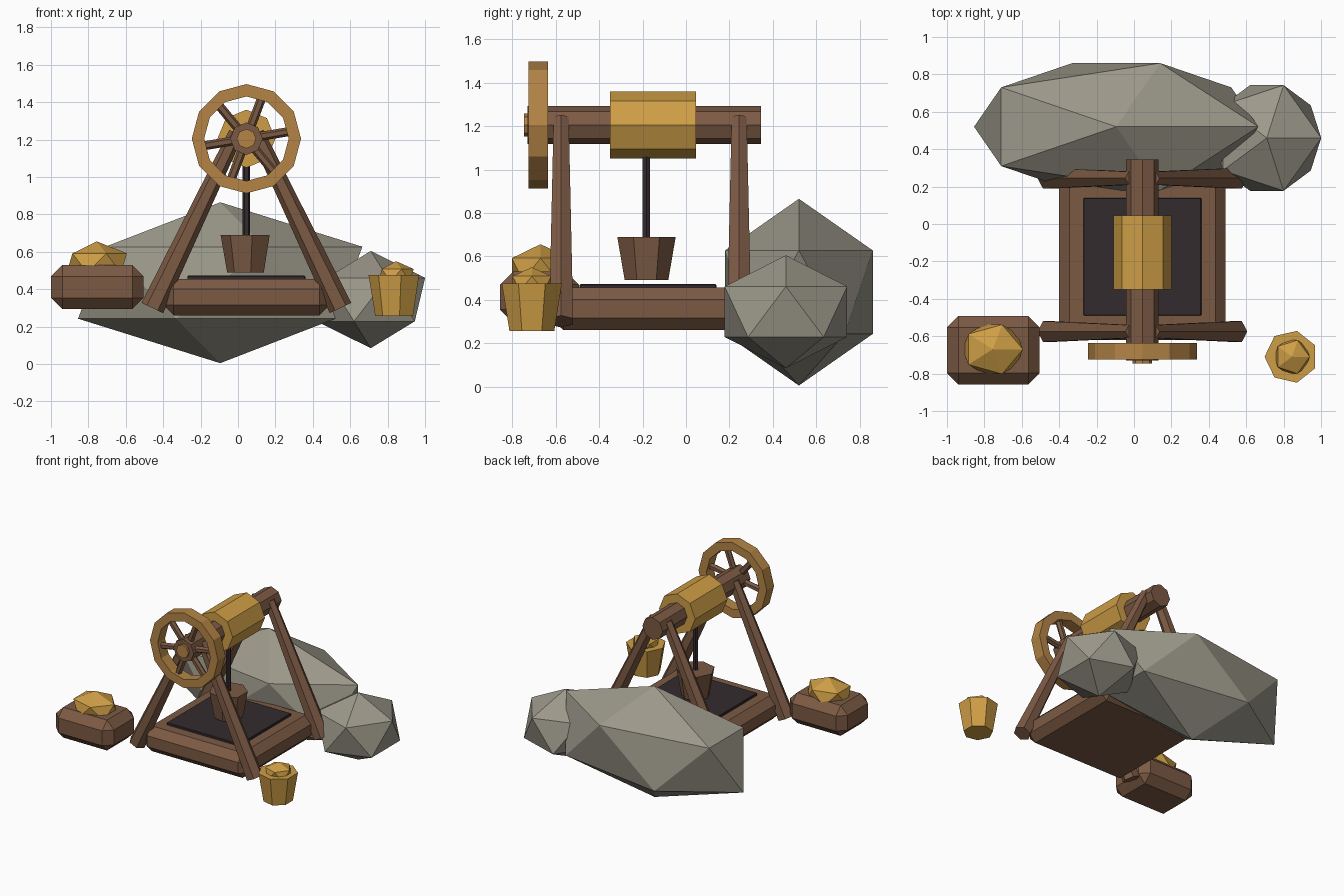
import bpy
import bmesh
from math import sin, cos, pi, radians
from mathutils import Vector

if "Cube" in bpy.data.objects:
    bpy.data.objects.remove(bpy.data.objects["Cube"], do_unlink=True)


def material(name, rgb):
    """Flat colour given in display values, stored as linear."""
    lin = [(c / 255 / 12.92) if c < 11 else ((c / 255 + 0.055) / 1.055) ** 2.4 for c in rgb]
    m = bpy.data.materials.new(name)
    m.use_nodes = True
    m.diffuse_color = (*lin, 1)
    m.node_tree.nodes["Principled BSDF"].inputs["Base Color"].default_value = (*lin, 1)
    return m


WOOD = material("brown wood", (124, 90, 68))
DARK = material("dark pit", (52, 43, 46))
TAN = material("tan wood", (180, 132, 70))
GOLD = material("gold", (206, 158, 70))
STONE = material("grey stone", (156, 152, 138))


def finish(name, bm, mat, loc=(0, 0, 0)):
    bmesh.ops.recalc_face_normals(bm, faces=bm.faces)
    mesh = bpy.data.meshes.new(name)
    bm.to_mesh(mesh)
    bm.free()
    mesh.materials.append(mat)
    ob = bpy.data.objects.new(name, mesh)
    ob.location = loc
    bpy.context.collection.objects.link(ob)
    return ob


def frustum(name, start, end, r0, r1, sides, mat, phase=0.0):
    """Many-sided bar between two points, tapering from r0 to r1."""
    start, axis = Vector(start), Vector(end) - Vector(start)
    bm = bmesh.new()
    rings = []
    for r, z in ((r0, 0), (r1, axis.length)):
        angles = [phase + 2 * pi * i / sides for i in range(sides)]
        rings.append([bm.verts.new((r * cos(a), r * sin(a), z)) for a in angles])
        bm.faces.new(rings[-1])
    for i in range(sides):
        j = (i + 1) % sides
        bm.faces.new((rings[0][i], rings[0][j], rings[1][j], rings[1][i]))
    ob = finish(name, bm, mat, start)
    ob.rotation_mode = 'QUATERNION'
    ob.rotation_quaternion = Vector((0, 0, 1)).rotation_difference(axis)
    return ob


def box(name, loc, size, mat, chamfer):
    bm = bmesh.new()
    bmesh.ops.create_cube(bm, size=1)
    bmesh.ops.scale(bm, vec=size, verts=bm.verts)
    bmesh.ops.bevel(bm, geom=bm.edges[:], offset=chamfer, segments=1,
                    affect='EDGES', profile=0.5)
    return finish(name, bm, mat, loc)


def lump(name, loc, scale, mat):
    """Faceted stone or nugget."""
    bm = bmesh.new()
    bmesh.ops.create_icosphere(bm, subdivisions=1, radius=1)
    bmesh.ops.scale(bm, vec=scale, verts=bm.verts)
    return finish(name, bm, mat, loc)


def wheel_rim(name, loc, outer, inner, depth, sides, mat):
    """Flat-sided ring whose axis runs along y."""
    bm = bmesh.new()
    section = ((inner, -depth / 2), (outer, -depth / 2), (outer, depth / 2), (inner, depth / 2))
    loops = []
    for i in range(sides):
        a = 2 * pi * i / sides
        loops.append([bm.verts.new((r * cos(a), y, r * sin(a))) for r, y in section])
    for i in range(sides):
        a, b = loops[i], loops[(i + 1) % sides]
        for k in range(4):
            m = (k + 1) % 4
            bm.faces.new((a[k], a[m], b[m], b[k]))
    return finish(name, bm, mat, loc)


CX, CY, AXLE_Z = 0.045, -0.175, 1.205

# Base and pit
box("platform", (CX, CY, 0.358), (0.89, 0.89, 0.195), WOOD, 0.055)
box("pit_cover", (CX, CY, 0.46), (0.63, 0.63, 0.025), DARK, 0.004)

# Two leaning leg pairs
for place, y in (("front", -0.575), ("back", 0.245)):
    for side, s in (("left", 1), ("right", -1)):
        frustum(f"{place}_{side}_leg", (CX + s * 0.503, y, 0.30),
                (CX + s * 0.055, y, 1.235), 0.064, 0.04, 6, WOOD)

# Winding gear
frustum("axle", (CX, -0.73, AXLE_Z), (CX, 0.345, AXLE_Z), 0.087, 0.087, 8, WOOD)
frustum("drum", (CX, -0.35, AXLE_Z), (CX, 0.045, AXLE_Z), 0.155, 0.155, 8, GOLD)
frustum("axle_cap", (CX, -0.747, AXLE_Z), (CX, -0.70, AXLE_Z), 0.052, 0.052, 8, TAN)
wheel_rim("wheel_rim", (CX, -0.68, AXLE_Z), 0.292, 0.226, 0.09, 12, TAN)
for i in range(6):
    a = radians(9.5 + 60 * i)
    frustum(f"wheel_spoke_{i + 1}", (CX, -0.68, AXLE_Z),
            (CX + 0.24 * cos(a), -0.68, AXLE_Z + 0.24 * sin(a)), 0.024, 0.024, 6, WOOD)

# Rope and hanging bucket
frustum("rope", (CX, -0.182, 0.68), (CX, -0.182, 1.15), 0.02, 0.02, 6, DARK)
frustum("hanging_bucket", (CX, -0.182, 0.49), (CX, -0.182, 0.69), 0.103, 0.138, 7, WOOD, pi)

# Crate and pail with nuggets
box("crate", (-0.752, -0.675, 0.412), (0.495, 0.365, 0.235), WOOD, 0.06)
lump("large_nugget", (-0.755, -0.67, 0.54), (0.18, 0.155, 0.116), GOLD)
frustum("pail", (0.84, -0.71, 0.257), (0.84, -0.71, 0.475), 0.106, 0.142, 7, GOLD, pi)
lump("small_nugget", (0.845, -0.71, 0.475), (0.105, 0.105, 0.075), GOLD)

# Rocks behind
lump("large_rock", (-0.095, 0.52, 0.435), (0.85, 0.40, 0.43), STONE)
lump("small_rock", (0.71, 0.46, 0.345), (0.325, 0.332, 0.26), STONE)
